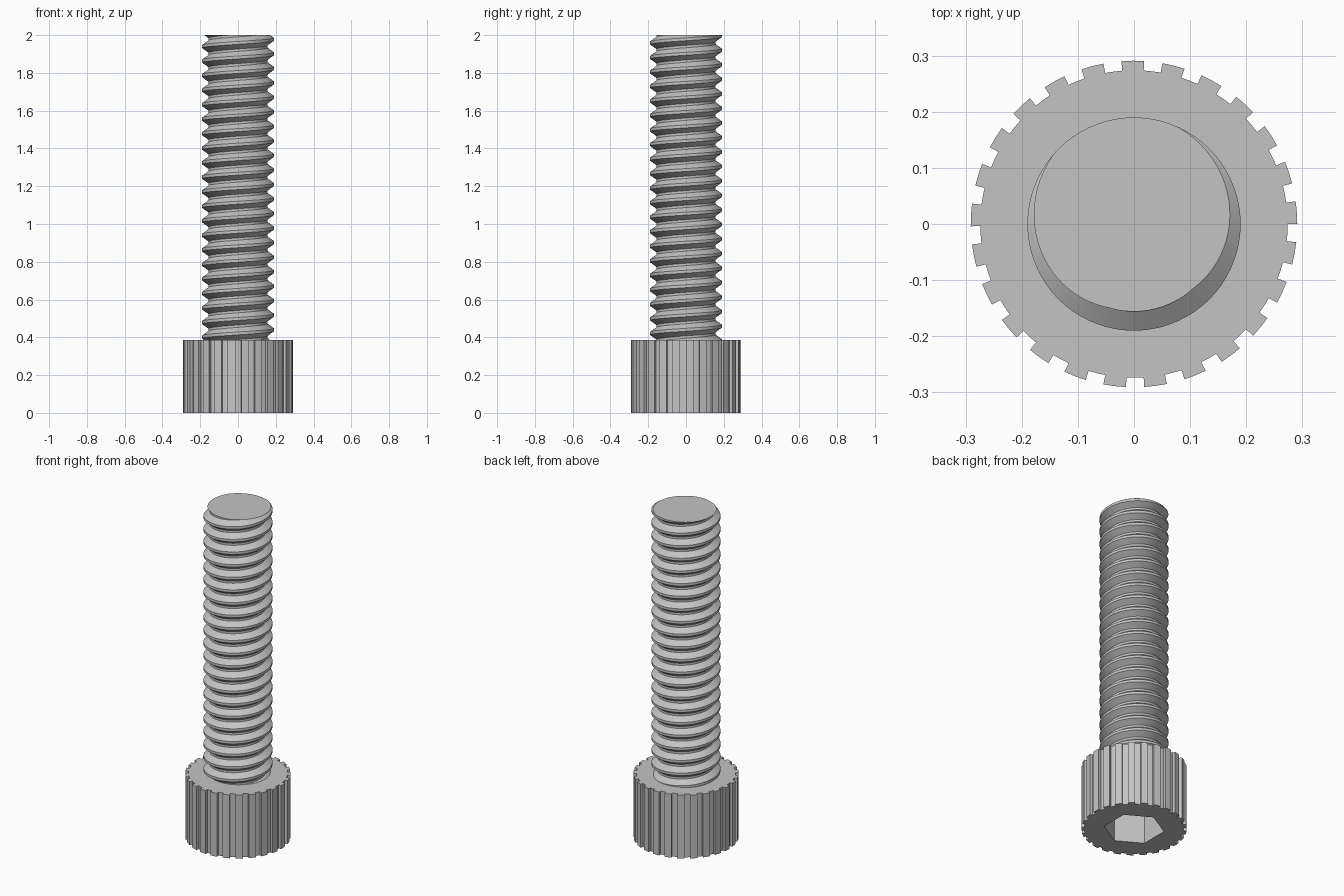
import bpy, bmesh
from math import radians, cos, sin, tau
from mathutils import Vector

cube = bpy.data.objects.get("Cube")
if cube:
    bpy.data.objects.remove(cube, do_unlink=True)

HEAD_TOP, TOP = 0.386, 2.0
PITCH, CREST, ROOT = 0.0769, 0.19, 0.156
TEETH, TOOTH_R, GROOVE_R = 25, 0.291, 0.274
SOCKET_R, SOCKET_DEPTH = 0.167, 0.19

steel = bpy.data.materials.new("grey steel")
steel.use_nodes = True
steel.diffuse_color = (0.55, 0.55, 0.55, 1)
steel.node_tree.nodes["Principled BSDF"].inputs["Base Color"].default_value = steel.diffuse_color


def polar(r, angle, z):
    return Vector((r * cos(angle), r * sin(angle), z))


def finish(bm, name, angle):
    bmesh.ops.recalc_face_normals(bm, faces=bm.faces)
    mesh = bpy.data.meshes.new(name)
    bm.to_mesh(mesh)
    bm.free()
    mesh.materials.append(steel)
    obj = bpy.data.objects.new(name, mesh)
    bpy.context.collection.objects.link(obj)
    bpy.ops.object.select_all(action='DESELECT')
    obj.select_set(True)
    bpy.context.view_layer.objects.active = obj
    bpy.ops.object.shade_smooth_by_angle(angle=radians(angle))
    return obj


def loop_edges(bm, verts):
    return [bm.edges.new((v, verts[(i + 1) % len(verts)])) for i, v in enumerate(verts)]


def wall(bm, low, high):
    for i in range(len(low)):
        j = (i + 1) % len(low)
        bm.faces.new((low[i], low[j], high[j], high[i]))


# Knurled head with a hexagonal socket in its underside
bm = bmesh.new()
step = tau / TEETH
tooth = radians(8)
outline = []
for i in range(TEETH):
    a = i * step
    outline += [(TOOTH_R, a + tooth * t) for t in (0, 0.5, 1)]
    outline += [(GROOVE_R, a + tooth + (step - tooth) * t) for t in (0, 0.5, 1)]
rim_low = [bm.verts.new(polar(r, a, 0)) for r, a in outline]
rim_high = [bm.verts.new(polar(r, a, HEAD_TOP)) for r, a in outline]
hexagon = [radians(30 + 60 * i) for i in range(6)]
hex_low = [bm.verts.new(polar(SOCKET_R, a, 0)) for a in hexagon]
hex_high = [bm.verts.new(polar(SOCKET_R, a, SOCKET_DEPTH)) for a in hexagon]
bmesh.ops.triangle_fill(bm, edges=loop_edges(bm, rim_low) + loop_edges(bm, hex_low),
                        use_beauty=True, normal=(0, 0, -1))
wall(bm, rim_low, rim_high)
wall(bm, hex_low, hex_high)
bm.faces.new(rim_high)
bm.faces.new(hex_high)
finish(bm, "knurled_head", 20)

# Threaded shank: a flat-crested profile swept up a right-handed helix
bm = bmesh.new()
SEG, TURNS = 72, 26
profile = [(-0.1, CREST), (0.1, CREST), (0.417, ROOT), (0.583, ROOT), (0.9, CREST)]
start = TOP - PITCH * (24 + 103 / 360)
rows = []
for k in range(SEG * TURNS + 1):
    rows.append([bm.verts.new(polar(r, tau * k / SEG, start + PITCH * (k / SEG + off)))
                 for off, r in profile])
for a, b in zip(rows, rows[1:]):
    for i in range(len(profile) - 1):
        bm.faces.new((a[i], b[i], b[i + 1], a[i + 1]))
bmesh.ops.remove_doubles(bm, verts=bm.verts, dist=0.0001)

# Trim both ends flat and cap them
for z, side in ((HEAD_TOP - 0.02, -1), (TOP, 1)):
    cut = bmesh.ops.bisect_plane(bm, geom=bm.verts[:] + bm.edges[:] + bm.faces[:],
                                 dist=0.00001, plane_co=(0, 0, z),
                                 plane_no=(0, 0, side), clear_outer=True)
    edges = [e for e in cut["geom_cut"] if isinstance(e, bmesh.types.BMEdge)]
    bmesh.ops.edgeloop_fill(bm, edges=edges)
finish(bm, "threaded_shank", 25)
